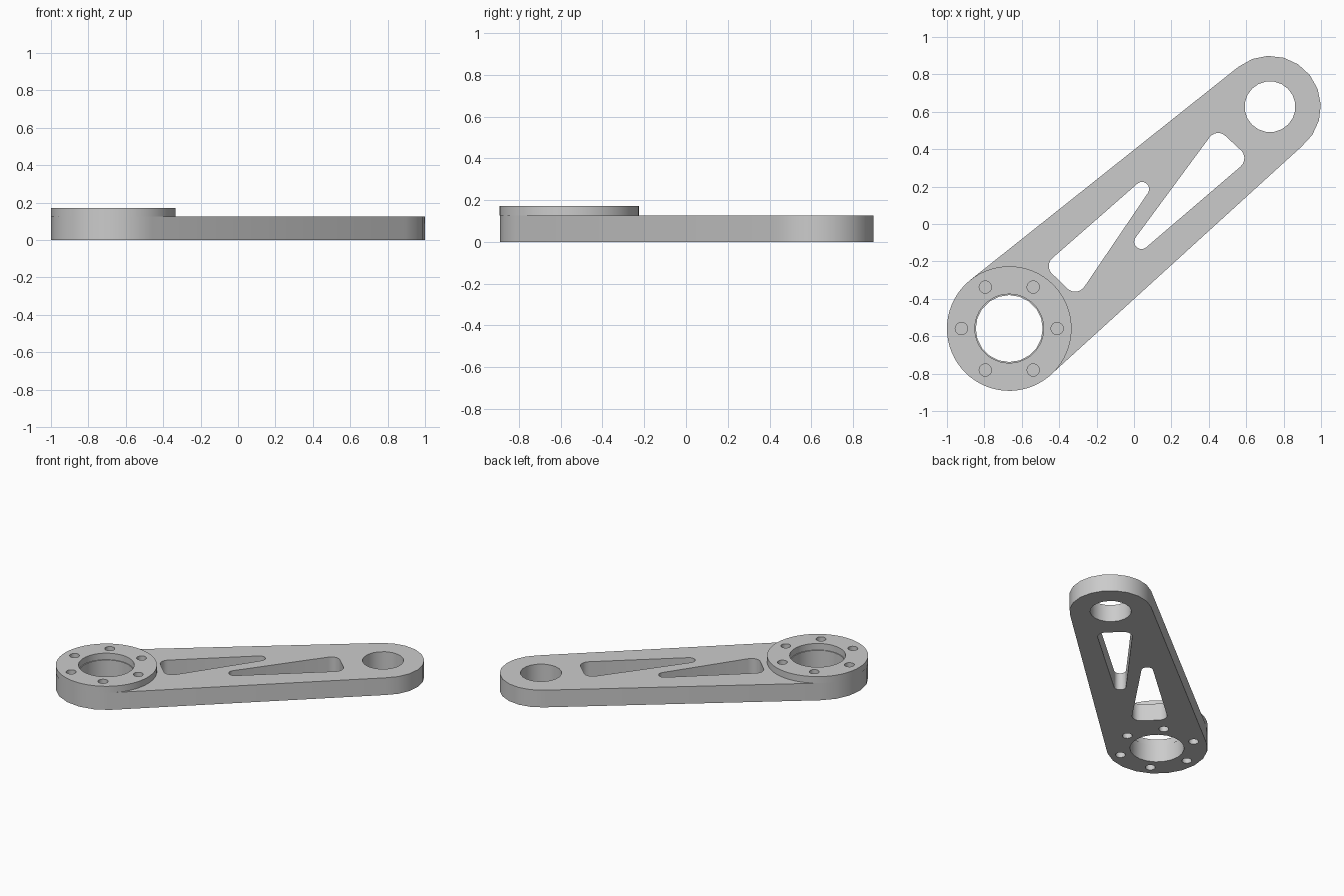
import bpy
from math import cos, sin, radians, pi
from mathutils import Vector
from mathutils.geometry import convex_hull_2d

if "Cube" in bpy.data.objects:
    bpy.data.objects.remove(bpy.data.objects["Cube"])

BIG = (-0.667, -0.559)
SMALL = (0.727, 0.627)
PLATE_H, BOSS_H = 0.125, 0.172


def circle(c, r, n, phase=0.0):
    return [Vector((c[0] + r * cos(radians(phase) + 2 * pi * i / n),
                    c[1] + r * sin(radians(phase) + 2 * pi * i / n))) for i in range(n)]


def hull(*circles, n=20, phase=128.4):
    pts = [p for x, y, r in circles for p in circle((x, y), r, n, phase)]
    return [pts[i] for i in convex_hull_2d(pts)]


def extrude(name, loops, z0, z1):
    """Fill the closed loops (inner ones become holes) and extrude to a mesh."""
    cu = bpy.data.curves.new(name + "_profile", 'CURVE')
    cu.dimensions = '2D'
    cu.fill_mode = 'BOTH'
    cu.extrude = (z1 - z0) / 2
    for loop in loops:
        s = cu.splines.new('POLY')
        s.points.add(len(loop) - 1)
        for p, v in zip(s.points, loop):
            p.co = (v.x, v.y, 0, 1)
        s.use_cyclic_u = True
    tmp = bpy.data.objects.new(name + "_tmp", cu)
    bpy.context.collection.objects.link(tmp)
    dg = bpy.context.evaluated_depsgraph_get()
    me = bpy.data.meshes.new_from_object(tmp.evaluated_get(dg))
    bpy.data.objects.remove(tmp)
    me.name = name
    ob = bpy.data.objects.new(name, me)
    ob.location.z = (z0 + z1) / 2
    bpy.context.collection.objects.link(ob)
    return ob


# Six bolt positions around the large bore
bolts = [Vector(BIG) + Vector((cos(i * pi / 3), sin(i * pi / 3))) * 0.256 for i in range(6)]
bolt_loops = [circle(b, 0.033, 16) for b in bolts]

# Tapered arm plate with both bores, two triangular pockets and bolt holes
outline = hull((*BIG, 0.333), (*SMALL, 0.272))
pocket_a = hull((-0.40, -0.225, 0.056), (-0.315, -0.302, 0.06), (0.043, 0.187, 0.038))
pocket_b = hull((0.45, 0.43, 0.057), (0.53, 0.352, 0.06), (0.04, -0.095, 0.039))
extrude("arm_plate", [outline, circle(BIG, 0.179, 20), circle(SMALL, 0.136, 20, 9),
                      pocket_a, pocket_b] + bolt_loops, 0, PLATE_H)

# Raised round flange on the large end
extrude("flange_ring", [circle(BIG, 0.333, 64), circle(BIG, 0.184, 48)] + bolt_loops,
        PLATE_H, BOSS_H)

# Thin floors closing the bolt holes between plate and flange
for i, loop in enumerate(bolt_loops):
    extrude(f"bolt_hole_floor_{i + 1}", [loop], PLATE_H - 0.003, PLATE_H)
